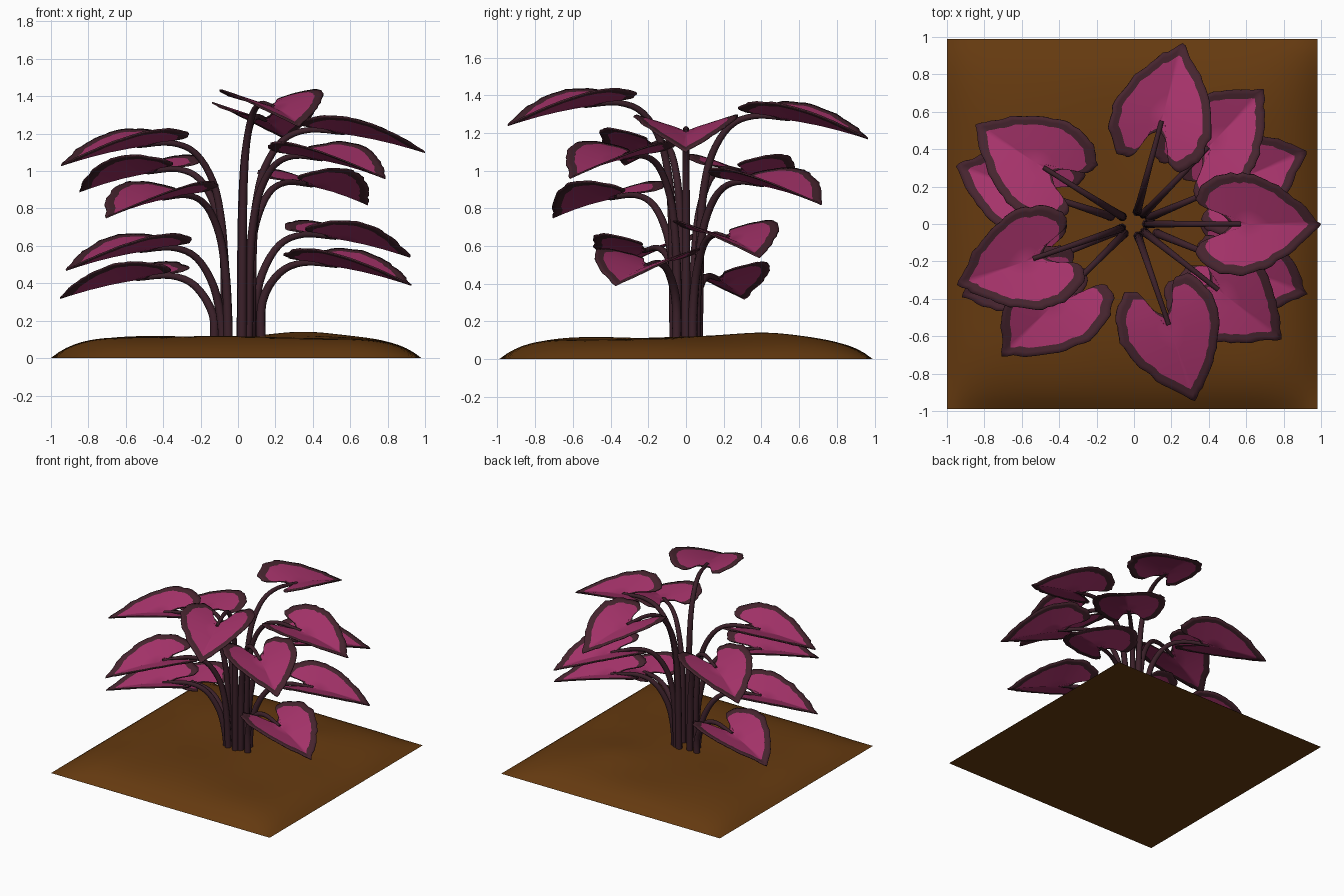
import bpy, bmesh, math, random
from mathutils import Vector, Matrix

if "Cube" in bpy.data.objects:
    bpy.data.objects.remove(bpy.data.objects["Cube"])

random.seed(4)


def material(name, rgb):
    m = bpy.data.materials.new(name)
    m.diffuse_color = (*rgb, 1)
    m.use_nodes = True
    m.node_tree.nodes["Principled BSDF"].inputs["Base Color"].default_value = m.diffuse_color
    return m


PINK = material("leaf pink", (0.38, 0.033, 0.145))
MARGIN = material("leaf dark margin", (0.062, 0.018, 0.028))
STEM = material("stem dark purple", (0.045, 0.015, 0.023))
SOIL = material("soil brown", (0.130, 0.042, 0.005))


def add_object(name, bm, mats):
    me = bpy.data.meshes.new(name)
    bm.to_mesh(me)
    bm.free()
    for m in mats:
        me.materials.append(m)
    ob = bpy.data.objects.new(name, me)
    bpy.context.collection.objects.link(ob)
    return ob


def spline(pts, n):
    """Smooth (Catmull-Rom) resampling of an open 2D path."""
    pts = [Vector(p) for p in pts]
    p = [pts[0] * 2 - pts[1]] + pts + [pts[-1] * 2 - pts[-2]]
    out = []
    for i in range(1, len(p) - 2):
        a, b, c, d = p[i - 1:i + 3]
        for k in range(n):
            t = k / n
            out.append(0.5 * (2 * b + (c - a) * t + (2 * a - 5 * b + 4 * c - d) * t * t
                              + (3 * b - a - 3 * c + d) * t ** 3))
    return out + [pts[-1]]


# Half outline of the heart leaf: distance from plant axis, half width
HALF = [(.52, 0), (.475, .048), (.415, .074), (.365, .095), (.335, .13), (.345, .18),
        (.41, .24), (.49, .268), (.58, .272), (.67, .25), (.77, .2), (.86, .138),
        (.94, .062), (1.0, 0)]
# Stem path: distance from axis, height below the leaf's highest point
PATH = [(.070, -1.35), (.072, -1.0), (.078, -.7), (.095, -.48), (.14, -.28), (.24, -.125),
        (.38, -.07), (.57, -.085)]


def leaf_height(u, v):
    """Drooping midrib with the two halves folded upward."""
    droop = 0.11 * (max(u - .45, 0) / .55) ** 1.6
    return -0.08 - droop + 0.08 * abs(v) / 0.25


def leaf(name, angle, top):
    half = spline(HALF, 3)
    outline = half + [Vector((p.x, -p.y)) for p in reversed(half[1:-1])]
    centre = Vector((.62, 0))
    n = len(outline)
    # ragged wavy margin
    wave = [1 + random.uniform(-.02, .02) + .012 * math.sin(i * 1.3) for i in range(n)]
    wave[0] = wave[len(half) - 1] = 1
    bm = bmesh.new()
    mid = bm.verts.new((centre.x, 0, leaf_height(centre.x, 0)))
    rings = []
    for s in (.28, .56, .82, .91, 1):
        ring = []
        for p, w in zip(outline, wave):
            q = centre + (p - centre) * s * (w if s > .8 else 1)
            ring.append(bm.verts.new((q.x, q.y, leaf_height(q.x, q.y))))
        rings.append(ring)
    for i in range(n):
        j = (i + 1) % n
        bm.faces.new((mid, rings[0][i], rings[0][j]))
        for k in range(4):
            f = bm.faces.new((rings[k][i], rings[k + 1][i], rings[k + 1][j], rings[k][j]))
            f.material_index = 1 if k >= 2 else 0
    bmesh.ops.recalc_face_normals(bm, faces=bm.faces)
    if sum(f.normal.z for f in bm.faces) < 0:
        bmesh.ops.reverse_faces(bm, faces=bm.faces)
    for f in bm.faces:
        f.smooth = True
    bm.transform(Matrix.Translation((0, 0, top)) @ Matrix.Rotation(angle, 4, 'Z'))
    ob = add_object(name, bm, [PINK, MARGIN])
    mod = ob.modifiers.new("thickness", 'SOLIDIFY')
    mod.thickness = 0.008
    mod.offset = 0


def stem(name, angle, top):
    pts = [(r, top + z) for r, z in PATH if top + z > .1]
    pts = spline([(pts[0][0] - .005, .05)] + pts, 4)
    sides, rings = 10, []
    bm = bmesh.new()
    for i, p in enumerate(pts):
        t = (pts[min(i + 1, len(pts) - 1)] - pts[max(i - 1, 0)]).normalized()
        nrm = Vector((-t.y, t.x))
        f = i / (len(pts) - 1)
        rad = .025 - .012 * f ** 1.5
        ring = []
        for k in range(sides):
            a = 2 * math.pi * k / sides
            q = p + nrm * rad * math.cos(a)
            ring.append(bm.verts.new((q.x, rad * math.sin(a), q.y)))
        rings.append(ring)
    for a, b in zip(rings, rings[1:]):
        for k in range(sides):
            bm.faces.new((a[k], a[(k + 1) % sides], b[(k + 1) % sides], b[k])).smooth = True
    bm.faces.new(rings[0])
    bm.faces.new(rings[-1])
    bmesh.ops.recalc_face_normals(bm, faces=bm.faces)
    bm.transform(Matrix.Rotation(angle, 4, 'Z'))
    add_object(name, bm, [STEM])


# Twelve leaves: heading in degrees, height of highest point
LEAVES = [(-71, 1.43), (75, 1.36), (0, 1.29), (199, 1.22), (-38, 1.15), (148, 1.08),
          (46, 1.01), (225, .94), (23, .73), (203, .66), (-22, .58), (162, .51)]
for i, (deg, top) in enumerate(LEAVES, 1):
    leaf(f"leaf_{i}", math.radians(deg), top)
    stem(f"stem_{i}", math.radians(deg), top)

# Soil mound: square, flat underneath, gently lumpy on top
bm = bmesh.new()
bmesh.ops.create_grid(bm, x_segments=48, y_segments=48, size=1)
for v in bm.verts:
    x, y = v.co.x, v.co.y
    edge = (1 - abs(x) ** 7) * (1 - abs(y) ** 7)
    bump = .03 * math.exp(-((x - .35) ** 2 + (y - .42) ** 2) / .06)
    bump += .012 * math.exp(-((x + .75) ** 2 + (y + .65) ** 2) / .05)
    lumps = .006 * math.sin(5 * x + 2 * y) * math.cos(6 * y - x)
    v.co = (x * .99 - .01, y * .99, .001 + edge * (.112 + bump + lumps))
for f in bm.faces:
    f.smooth = True
bottom = [bm.verts.new((x * .99 - .01, y * .99, 0))
          for x, y in ((-1, -1), (-1, 1), (1, 1), (1, -1))]
bm.faces.new(bottom)
add_object("soil", bm, [SOIL])
